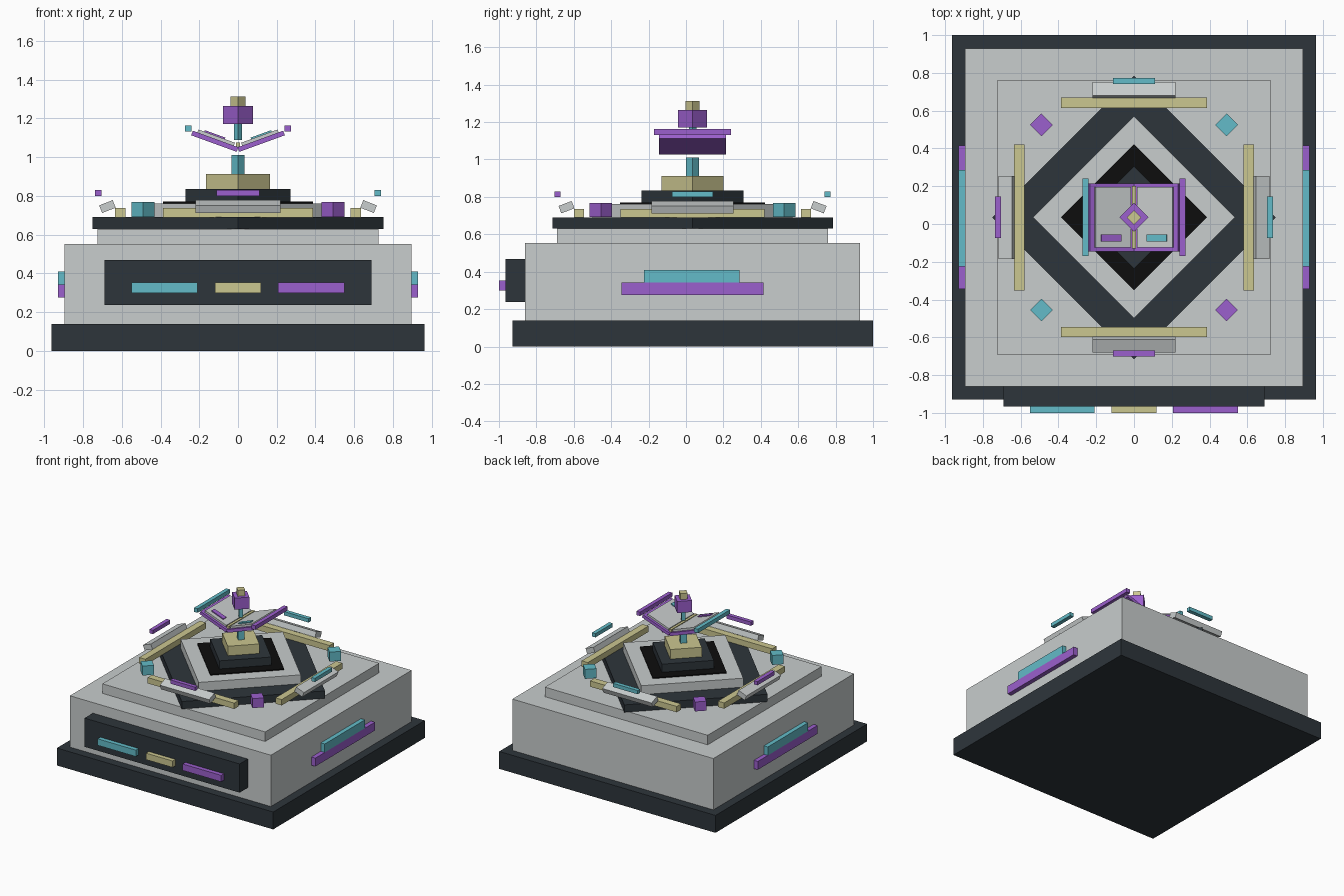
import bpy
import math
from mathutils import Matrix, Vector

if "Cube" in bpy.data.objects:
    bpy.data.objects.remove(bpy.data.objects["Cube"])

CY = 0.035  # y of the main axis


def material(name, rgb):
    m = bpy.data.materials.new(name)
    m.diffuse_color = (*rgb, 1)
    m.use_nodes = True
    m.node_tree.nodes["Principled BSDF"].inputs["Base Color"].default_value = m.diffuse_color
    return m


GREY = material("light grey", (0.58, 0.61, 0.61))
DARK = material("dark slate", (0.027, 0.036, 0.044))
BLACK = material("black", (0.004, 0.004, 0.004))
TEAL = material("teal", (0.125, 0.50, 0.58))
PURPLE = material("purple", (0.33, 0.115, 0.61))
SAND = material("sand", (0.60, 0.57, 0.28))


def box(name, mat, center, size, rot=None):
    """Box with given full size, rotated about its own centre."""
    bpy.ops.mesh.primitive_cube_add(size=1)
    o = bpy.context.object
    o.name = name
    r = rot if rot else Matrix.Identity(4)
    o.data.transform(Matrix.Translation(Vector(center)) @ r @ Matrix.Diagonal((*size, 1)))
    o.data.materials.append(mat)
    return o


def span(name, mat, x, y, z):
    """Box from its extents on each axis."""
    return box(name, mat, [(a + b) / 2 for a, b in (x, y, z)],
               [b - a for a, b in (x, y, z)])


def diamond(name, mat, radius, z0, z1, x=0, y=CY):
    """Square block turned by 45 degrees; radius is centre to corner."""
    s = radius * math.sqrt(2)
    box(name, mat, (x, y, (z0 + z1) / 2), (s, s, z1 - z0),
        Matrix.Rotation(math.pi / 4, 4, 'Z'))


# Square plinth
span("base", DARK, (-0.963, 0.963), (-0.928, 1.0), (0, 0.14))
span("body", GREY, (-0.895, 0.895), (-0.86, 0.93), (0.14, 0.553))
span("upper_step", GREY, (-0.725, 0.725), (-0.69, 0.76), (0.553, 0.63))

# Front panel with three plates
span("front_panel", DARK, (-0.69, 0.69), (-0.965, -0.86), (0.237, 0.468))
for name, mat, x in (("front_plate_left", TEAL, (-0.55, -0.21)),
                     ("front_plate_middle", SAND, (-0.118, 0.118)),
                     ("front_plate_right", PURPLE, (0.207, 0.55))):
    span(name, mat, x, (-1.0, -0.965), (0.30, 0.352))

# Side strips
for s in (-1, 1):
    x = sorted((s * 0.895, s * 0.93))
    span("side_strip_upper", TEAL, x, (-0.225, 0.287), (0.342, 0.41))
    span("side_strip_lower", PURPLE, x, (-0.345, 0.415), (0.275, 0.342))

# Stacked diamond tiers and the lower column
for name, mat, r, z0, z1 in (("lower_tier", DARK, 0.75, 0.63, 0.69),
                             ("pale_tier", GREY, 0.535, 0.69, 0.762),
                             ("black_inlay", BLACK, 0.387, 0.762, 0.77),
                             ("dark_tier", DARK, 0.272, 0.77, 0.835),
                             ("sand_tier", SAND, 0.165, 0.835, 0.912),
                             ("column", TEAL, 0.034, 0.912, 1.01),
                             ("stem", TEAL, 0.02, 1.088, 1.175),
                             ("finial_block", PURPLE, 0.077, 1.172, 1.265),
                             ("finial_cap", SAND, 0.038, 1.265, 1.313)):
    diamond(name, mat, r, z0, z1)

# Ring of rails, tilted consoles and floating bars on four sides
for k, mat in enumerate((PURPLE, TEAL, TEAL, PURPLE)):  # front, right, back, left
    turn = Matrix.Translation((0, CY, 0)) @ Matrix.Rotation(k * math.pi / 2, 4, 'Z')
    tilt = Matrix.Rotation(math.radians(21), 4, 'X')
    for o in (box("rail", SAND, (0, -0.607, 0.713), (0.772, 0.055, 0.047)),
              box("console", GREY, (0, -0.674, 0.745), (0.44, 0.075, 0.042), tilt),
              box("floating_bar", mat, (0, -0.721, 0.815), (0.22, 0.032, 0.03))):
        o.data.transform(turn)

# Corner markers
for sx in (-1, 1):
    for sy in (-1, 1):
        diamond("corner_marker", TEAL if sx == sy else PURPLE, 0.06,
                0.692, 0.768, sx * 0.49, CY + sy * 0.49)

# Raised wings in a shallow V, with screens, dashes and edge bars
for s, dash, edge in ((-1, PURPLE, TEAL), (1, TEAL, PURPLE)):
    rot = Matrix.Rotation(-s * math.radians(20), 4, 'Y')
    center = Vector((s * 0.12, CY, 1.082))
    up = rot @ Vector((0, 0, 1))
    box("wing", PURPLE, center, (0.25, 0.36, 0.025), rot)
    box("wing_screen", GREY, center + up * 0.0205, (0.2, 0.32, 0.016), rot)
    box("wing_dash", dash, center + up * 0.0345 + Vector((s * 0.012, -0.108, 0)),
        (0.113, 0.037, 0.012), rot)
    box("wing_edge_bar", edge, (s * 0.257, CY, 1.148), (0.032, 0.41, 0.032))
span("wing_spine", SAND, (-0.01, 0.01), (-0.13, 0.2), (1.055, 1.075))
